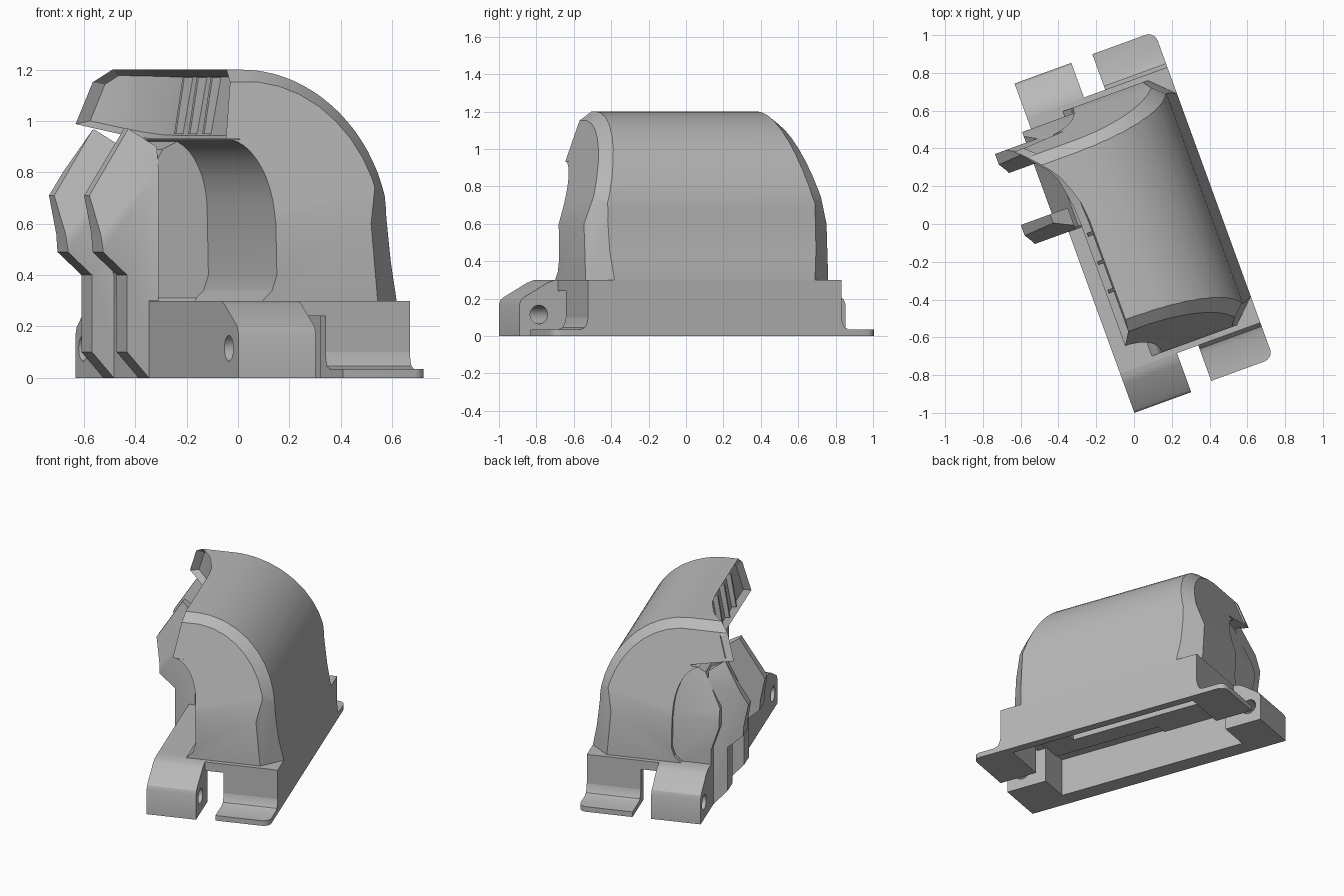
import bpy, bmesh, math
from mathutils import Vector, Matrix

cube = bpy.data.objects.get("Cube")
if cube:
    bpy.data.objects.remove(cube, do_unlink=True)

grey = bpy.data.materials.new("plain grey")
grey.use_nodes = True
tone = (0.48, 0.48, 0.48, 1)
grey.diffuse_color = tone
grey.node_tree.nodes["Principled BSDF"].inputs["Base Color"].default_value = tone
TURN = Matrix.Rotation(math.radians(20), 4, "Z")
parts = []


def prism(profile, lo, hi, axis):
    """Extrude a 2D profile along x, y or z and return a bmesh."""
    place = {"x": lambda a, b: (lo, a, b), "y": lambda a, b: (a, lo, b),
             "z": lambda a, b: (a, b, lo)}[axis]
    bm = bmesh.new()
    face = bm.faces.new([bm.verts.new(place(a, b)) for a, b in profile])
    out = bmesh.ops.extrude_face_region(bm, geom=[face])
    move = Vector([hi - lo if c == axis else 0 for c in "xyz"])
    bmesh.ops.translate(bm, vec=move, verts=[g for g in out["geom"] if isinstance(g, bmesh.types.BMVert)])
    bmesh.ops.recalc_face_normals(bm, faces=bm.faces)
    return bm


def box(x0, x1, y0, y1, z0, z1):
    return prism([(x0, y0), (x1, y0), (x1, y1), (x0, y1)], z0, z1, "z")


def finish(name, bm, keep=True):
    bmesh.ops.recalc_face_normals(bm, faces=bm.faces)
    mesh = bpy.data.meshes.new(name)
    bm.to_mesh(mesh)
    bm.free()
    mesh.materials.append(grey)
    ob = bpy.data.objects.new(name, mesh)
    bpy.context.collection.objects.link(ob)
    ob.matrix_world = TURN
    if keep:
        parts.append(ob)
    return ob


def carve(ob, bm):
    """Subtract a bmesh from an object."""
    cutter = finish("cutter", bm, False)
    cutter.hide_render = True
    mod = ob.modifiers.new("carve", "BOOLEAN")
    mod.operation = "DIFFERENCE"
    mod.solver = "EXACT"
    mod.object = cutter
    bpy.context.view_layer.objects.active = ob
    bpy.ops.object.modifier_apply(modifier=mod.name)
    bpy.data.objects.remove(cutter, do_unlink=True)


def slice_off(bm, point, normal):
    cut = bmesh.ops.bisect_plane(bm, geom=bm.verts[:] + bm.edges[:] + bm.faces[:], dist=1e-5,
                                 plane_co=point, plane_no=normal, clear_outer=True)
    edges = [g for g in cut["geom_cut"] if isinstance(g, bmesh.types.BMEdge)]
    bmesh.ops.edgenet_fill(bm, edges=[e for e in edges if e.is_boundary])
    bmesh.ops.recalc_face_normals(bm, faces=bm.faces)


def slope_ends(bm, reach=0.69):
    """Upright lower end faces that lean inward higher up."""
    for s in (-1, 1):
        slice_off(bm, (0, reach * s, 0.5), (0, s, 0))
        slice_off(bm, (0, reach * s, 0.6), (0, s, 0.3))


def arc(cx, cz, a, b, start, end, n):
    steps = [math.radians(start + (end - start) * i / n) for i in range(n + 1)]
    return [(cx + a * math.cos(t), cz + b * math.sin(t)) for t in steps]


def chamfer_rim(bm, angles):
    """Cut a narrow chamfer around the arch at both ends, facet by facet."""
    for s in (-1, 1):
        for deg in angles:
            t = math.radians(deg)
            x, z = -0.15 + 0.55 * math.cos(t), 0.62 + 0.58 * math.sin(t)
            n = Vector((math.cos(t) / 0.55, 0, math.sin(t) / 0.58)).normalized() * 0.8
            n.y = 0.6 * s
            slice_off(bm, (x, s * (0.64 - 0.3 * (z - 0.6)), z), n)


def hollow():
    roof = arc(-0.12, 0.62, 0.47, 0.52, 0, 90, 12)
    return prism([(-0.03, -0.1), (0.39, -0.1), (0.39, 0.3)] + roof + [(-0.12, 0.98), (-0.03, 0.75)],
                 -0.46, 0.46, "y")


# Base box, open underneath, notched between the feet
base = finish("base", box(-0.34, 0.45, -0.72, 0.72, 0, 0.3))
carve(base, box(-0.23, 0.395, -0.66, 0.66, -0.1, 0.26))
carve(base, hollow())
for s in (-1, 1):
    carve(base, box(-0.02, 0.1, min(s * 0.6, s), max(s * 0.6, s), -0.1, 0.24))

# Arched cover with a concave left flank and chamfered right corners
outer = arc(-0.15, 0.62, 0.55, 0.58, 0, 90, 20)
flank = arc(-0.265, 0.65, 0.17, 0.28, 82, 0, 9)
bm = prism([(-0.16, 0.25), (0.45, 0.25), (0.45, 0.3), (0.42, 0.45)] + outer + [(-0.19, 0.93)]
           + flank + [(-0.09, 0.4), (-0.11, 0.34), (-0.15, 0.3)], -0.9, 0.9, "y")
slope_ends(bm)
for s in (-1, 1):
    slice_off(bm, (0.445, 0.575 * s, 0.3), (1, 1.02 * s, 0.09))
chamfer_rim(bm, range(18, 91, 8))
cover = finish("arched_cover", bm)
carve(cover, hollow())

# Hood along the left crest, flaring outward to the back, with a sunken face
edge = [(-0.215, -0.9), (-0.215, 0.1), (-0.225, 0.2), (-0.25, 0.28), (-0.28, 0.36),
        (-0.32, 0.42), (-0.4, 0.515), (-0.47, 0.59), (-0.5, 0.9)]
bm = prism(edge + [(-0.15, 0.9), (-0.15, -0.9)], 0.93, 1.2, "z")
for v in bm.verts:
    if v.co.z < 1 and v.co.x < -0.2:
        v.co.x -= max(0.01, 0.05 - 0.5 * (-0.215 - v.co.x))
        v.co.z += 0.3 * max(0, -0.27 - v.co.x)
slope_ends(bm)
chamfer_rim(bm, [90])
side = [f for f in bm.faces if f.normal.x < -0.6 and abs(f.normal.z) < 0.5]
bmesh.ops.inset_region(bm, faces=side, thickness=0.022, depth=-0.04, use_even_offset=True)
finish("hood", bm)
for i, y in enumerate((-0.3, -0.14, 0.02)):
    finish(f"hood_rib_{i + 1}", prism([(-0.16, 0.95), (-0.25, 0.95), (-0.215, 1.17), (-0.16, 1.17)],
                                      y, y + 0.02, "y"))

# Rear block on the left side, below the hood
bm = prism([(-0.34, 0.25), (-0.34, 0.4), (-0.39, 0.55), (-0.39, 0.68), (-0.28, 0.89),
            (-0.2, 0.93), (-0.05, 0.93), (-0.05, 0.25)], 0.09, 0.8, "y")
slope_ends(bm, 0.66)
finish("side_block", bm)
# Concave fillet where the block meets the floor of the flank
curve = [(0.1 - 0.05 * (1 - math.cos(t)) * 1.0, 0.29 + 0.05 * (1 - math.sin(t)))
         for t in (math.radians(15 * i) for i in range(7))]
finish("floor_fillet", prism([(0.1, 0.29)] + curve[::-1], -0.34, -0.1, "x"))

# Pair of side brackets, leaning back at the top
bracket = [(-0.34, 0), (-0.43, 0.1), (-0.43, 0.4), (-0.53, 0.49), (-0.535, 0.56),
           (-0.565, 0.71), (-0.4, 0.97), (-0.3, 0.9), (-0.3, 0)]
for name, y in (("front", 0.08), ("back", 0.48)):
    bm = prism(bracket, y, y + 0.12, "y")
    slice_off(bm, (-0.5, y, 0.55), (-0.204, -0.637, 0.156))
    slope_ends(bm, 0.66)
    finish(f"{name}_bracket", bm)

# Drilled lugs and flat feet at both ends
for s, name, end in ((-1, "front", 0.94), (1, "back", 0.915)):
    lug_shape = [(0.7, 0), (end, 0), (end, 0.17), (end - 0.01, 0.195), (end - 0.03, 0.21),
                 (0.78, 0.285), (0.74, 0.3), (0.66, 0.3), (0.66, 0.2)]
    lug = finish(f"{name}_lug", prism([(s * y, z) for y, z in lug_shape], -0.34, -0.02, "x"))
    drill = [(s * 0.83 + a, b) for a, b in arc(0, 0.115, 0.05, 0.05, 0, 345, 23)]
    carve(lug, prism(drill, -0.5, 0.2, "x"))
    foot_shape = [(0.69, 0), (0.92, 0), (0.92, 0.035), (0.765, 0.035), (0.74, 0.045),
                  (0.728, 0.065), (0.72, 0.1), (0.69, 0.1)]
    bm = prism([(s * y, z) for y, z in foot_shape], 0.1, 0.45, "x")
    corner = [e for e in bm.edges if all(v.co.x > 0.4 and abs(v.co.y) > 0.9 for v in e.verts)
              and abs(e.verts[0].co.z - e.verts[1].co.z) > 0.01]
    bmesh.ops.bevel(bm, geom=corner, offset=0.05, segments=5, affect="EDGES", profile=0.5)
    finish(f"{name}_foot", bm)

# Smooth the curved skins, keep hard edges
bpy.ops.object.select_all(action="DESELECT")
for ob in parts:
    ob.select_set(True)
bpy.context.view_layer.objects.active = parts[0]
bpy.ops.object.shade_smooth_by_angle(angle=math.radians(25))
